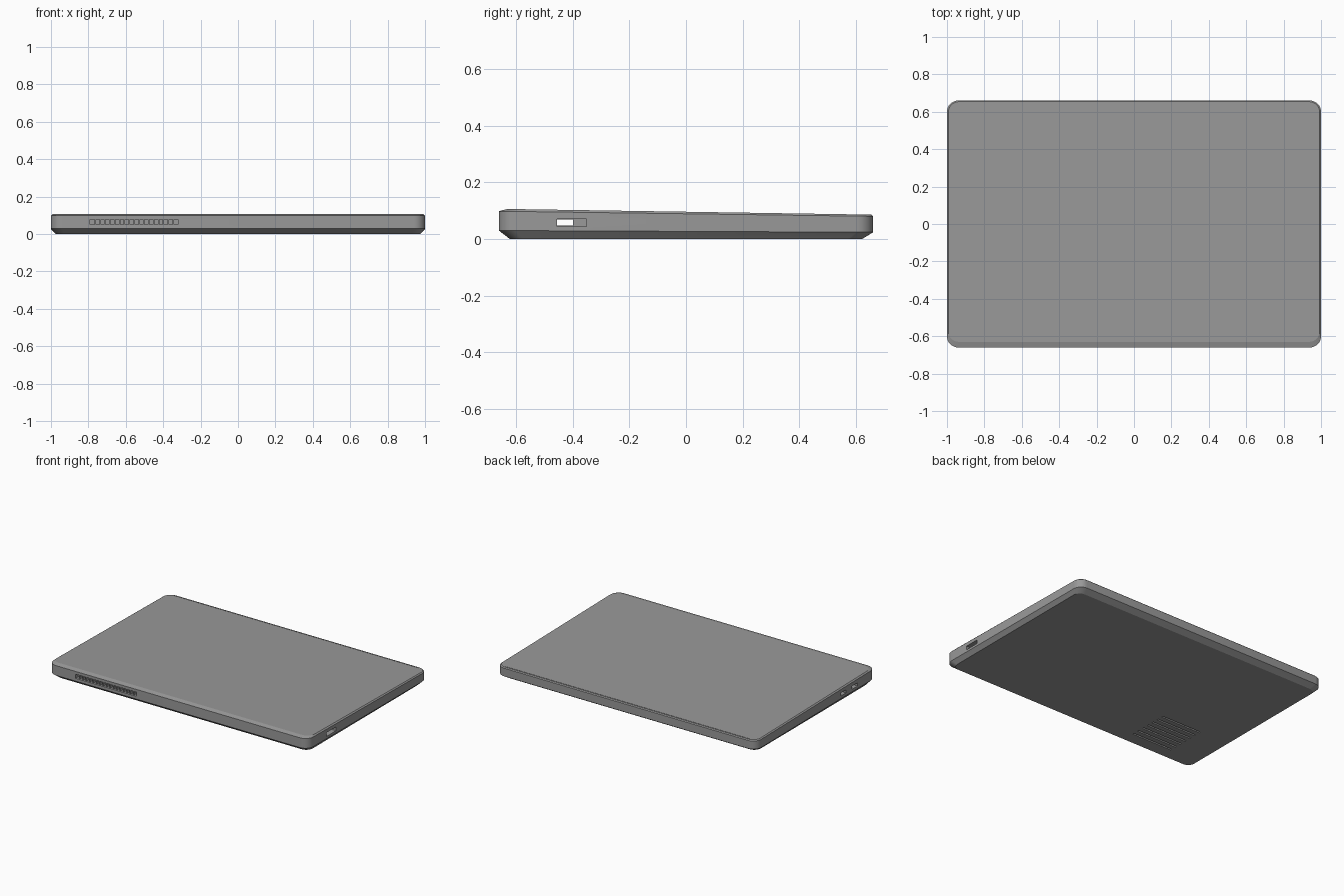
import bpy, bmesh, math

if "Cube" in bpy.data.objects:
    bpy.data.objects.remove(bpy.data.objects["Cube"])

# Dark grey casing
grey = bpy.data.materials.new("dark_grey")
grey.diffuse_color = (0.32, 0.32, 0.32, 1)
grey.use_nodes = True
grey.node_tree.nodes["Principled BSDF"].inputs["Base Color"].default_value = grey.diffuse_color


def loop_points(hx, y0, y1, r, zf, zb, n=8):
    """Rounded rectangle whose height runs from zf (front) to zb (back)."""
    pts = []
    corners = ((hx - r, y1 - r), (-hx + r, y1 - r), (-hx + r, y0 + r), (hx - r, y0 + r))
    for i, (cx, cy) in enumerate(corners):
        for k in range(n + 1):
            a = math.pi / 2 * (i + k / n)
            x, y = cx + r * math.cos(a), cy + r * math.sin(a)
            pts.append((x, y, zf + (zb - zf) * (y - y0) / (y1 - y0)))
    return pts


def finish(name, bm):
    bmesh.ops.recalc_face_normals(bm, faces=bm.faces)
    me = bpy.data.meshes.new(name)
    bm.to_mesh(me)
    bm.free()
    me.materials.append(grey)
    ob = bpy.data.objects.new(name, me)
    bpy.context.collection.objects.link(ob)
    return ob


def loft(name, levels):
    bm = bmesh.new()
    rings = [[bm.verts.new(p) for p in loop_points(*lv)] for lv in levels]
    for a, b in zip(rings, rings[1:]):
        for i in range(len(a)):
            j = (i + 1) % len(a)
            bm.faces.new((a[i], a[j], b[j], b[i]))
    bm.faces.new(rings[0][::-1])
    bm.faces.new(rings[-1])
    return finish(name, bm)


def boxes(name, items):
    """Axis-aligned boxes given as (x0, x1, y0, y1, z0, z1)."""
    bm = bmesh.new()
    for x0, x1, y0, y1, z0, z1 in items:
        vs = bmesh.ops.create_cube(bm, size=1)["verts"]
        for v in vs:
            v.co.x = x1 if v.co.x > 0 else x0
            v.co.y = y1 if v.co.y > 0 else y0
            v.co.z = z1 if v.co.z > 0 else z0
    return finish(name, bm)


def activate(ob):
    bpy.ops.object.select_all(action='DESELECT')
    ob.select_set(True)
    bpy.context.view_layer.objects.active = ob


def cut(ob, items):
    cutter = boxes("cutter", items)
    cutter.hide_render = True
    mod = ob.modifiers.new("cut", 'BOOLEAN')
    mod.operation, mod.solver, mod.object = 'DIFFERENCE', 'EXACT', cutter
    activate(ob)
    bpy.ops.object.modifier_apply(modifier=mod.name)
    bpy.data.objects.remove(cutter)


# Lower case: chamfered underside and upright rim
base = loft("base_case", [
    (0.976, -0.621, 0.621, 0.05, 0.0, 0.0),
    (1.0, -0.66, 0.66, 0.06, 0.03, 0.024),
    (1.0, -0.66, 0.66, 0.06, 0.098, 0.08)])

# Lid: thin slab with bevelled upper edge
lid = loft("lid", [
    (1.0, -0.66, 0.66, 0.06, 0.098, 0.08),
    (0.992, -0.63, 0.654, 0.055, 0.106, 0.086)])

for ob in (base, lid):
    activate(ob)
    bpy.ops.object.shade_smooth_by_angle(angle=math.radians(13))

# Side ports: one on the right, two on the left
cut(base, [(0.0, 1.1, -0.455, -0.35, 0.045, 0.071)])
cut(base, [(-1.1, 0.1, -0.46, -0.398, 0.047, 0.069),
           (-1.1, -0.8, -0.335, -0.28, 0.047, 0.069)])

# Front vent recess and underside grille slots
cut(base, [(-0.79, -0.32, -0.7, -0.60, 0.05, 0.078)])
cut(base, [(-0.75, -0.44, y, y + 0.012, -0.05, 0.015)
           for y in (-0.535 + 0.047 * i for i in range(7))])

# Vent fins
fins = 17
step = 0.47 / (fins + 1)
boxes("vent_fins", [(x - 0.004, x + 0.004, -0.655, -0.60, 0.05, 0.078)
                    for x in (-0.79 + step * (i + 1) for i in range(fins))])

# Hinge gap along the rear of the lid
cut(lid, [(-0.94, 0.94, 0.645, 0.648, 0.083, 0.2)])
